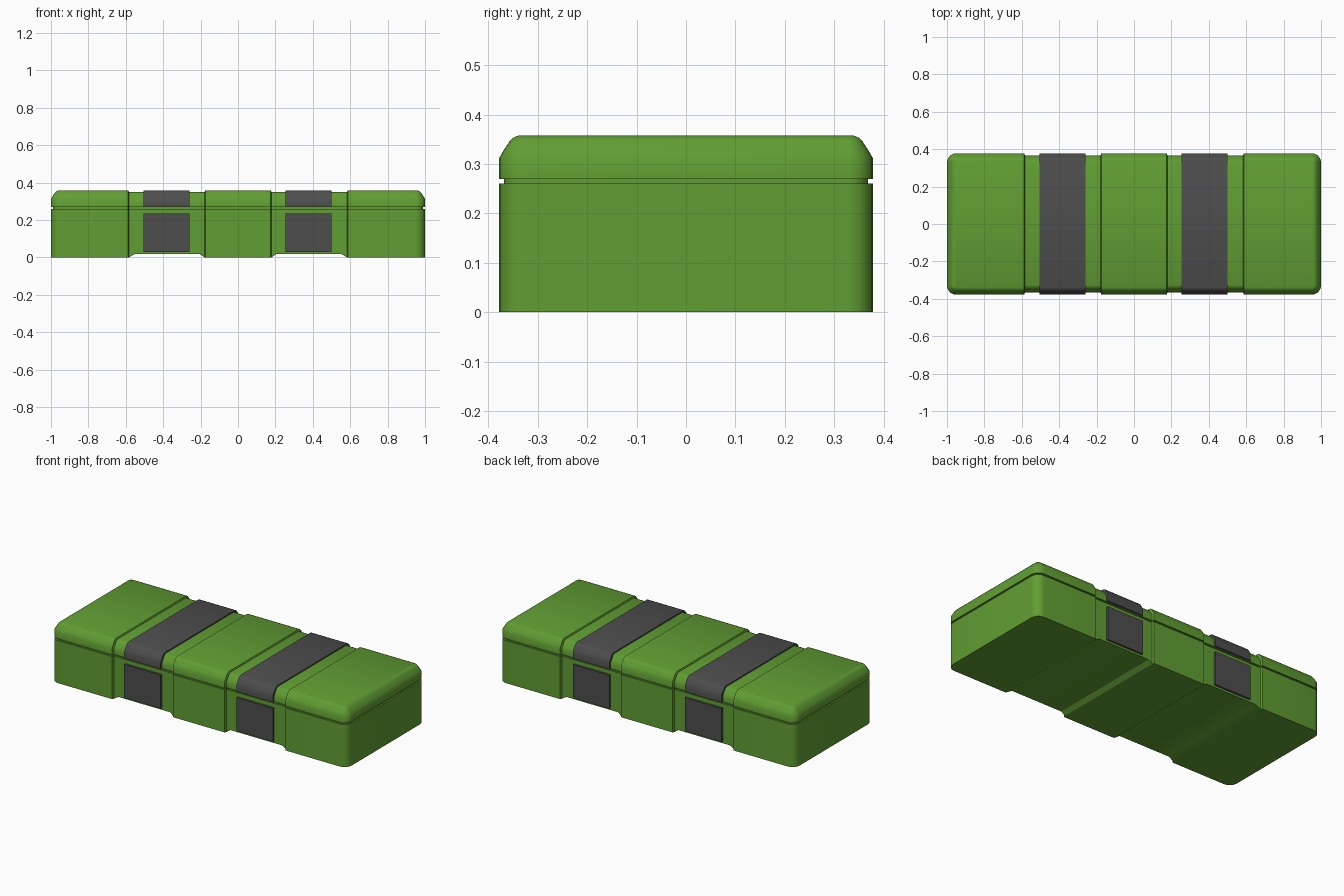
import bpy, bmesh, math

if "Cube" in bpy.data.objects:
    bpy.data.objects.remove(bpy.data.objects["Cube"])

W, R = 0.378, 0.05          # half depth, corner radius
DEPTH, DIP, LIFT = 0.012, 0.008, 0.018   # recess at sides, top, bottom
LID = [(0, 0.27), (0, 0.312), (0.008, 0.326), (0.021, 0.346), (0.028, 0.353), (0.04, 0.358)]


def material(name, color):
    m = bpy.data.materials.new(name)
    m.diffuse_color = (*color, 1)
    m.use_nodes = True
    m.node_tree.nodes["Principled BSDF"].inputs["Base Color"].default_value = m.diffuse_color
    return m


GREEN = material("green_shell", (0.12, 0.34, 0.033))
GREY = material("dark_grey", (0.075, 0.075, 0.075))


def finish(bm, name, mat, angle=32):
    bmesh.ops.recalc_face_normals(bm, faces=bm.faces)
    me = bpy.data.meshes.new(name)
    bm.to_mesh(me)
    bm.free()
    me.materials.append(mat)
    ob = bpy.data.objects.new(name, me)
    bpy.context.collection.objects.link(ob)
    bpy.ops.object.select_all(action='DESELECT')
    ob.select_set(True)
    bpy.context.view_layer.objects.active = ob
    bpy.ops.object.shade_smooth_by_angle(angle=math.radians(angle))
    return ob


# Front half of the plan outline: centre x, angle, recessed, lifted
def corner(cx, a0):
    return [(cx, math.radians(a0 + 15 * i), 0, 0) for i in range(7)]


def recess(x0, x1):
    steps = [(x0, 0, 0), (x0 + 0.004, 1, 0), (x0 + 0.035, 1, 1),
             (x1 - 0.03, 1, 1), (x1 - 0.004, 1, 0), (x1, 0, 0)]
    return [(x, math.radians(270), d, l) for x, d, l in steps]


PLAN = (corner(-1 + R, 180) + recess(-0.587, -0.175)
        + [(-x, a, d, l) for x, a, d, l in reversed(recess(-0.587, -0.175))]
        + corner(1 - R, 270))


# Shell with stacked outline rings; the recesses run right around it
def shell(name, profile):
    bm = bmesh.new()
    rings, n = [], len(PLAN)
    for inset, z in profile:
        front, back = [], []
        for cx, a, d, l in PLAN:
            r = R - inset - DEPTH * d
            x, y = cx + r * math.cos(a), -(W - R) + r * math.sin(a)
            h = z + (LIFT * l if z == 0 else 0) - (DIP * d if z > 0.3 else 0)
            front.append(bm.verts.new((x, y, h)))
            back.append(bm.verts.new((x, -y, h)))
        rings.append(front + back[::-1])
    for lo, hi in zip(rings, rings[1:]):
        for i in range(2 * n):
            j = (i + 1) % (2 * n)
            bm.faces.new((lo[i], lo[j], hi[j], hi[i]))
    for ring in (rings[0], rings[-1]):
        for i in range(n - 1):
            bm.faces.new((ring[i], ring[i + 1], ring[-2 - i], ring[-1 - i]))
    return finish(bm, name, GREEN)


shell("case_body", [(0, 0), (0, 0.26)])
shell("seam_core", [(0.01, 0.255), (0.01, 0.275)])
shell("case_lid", LID)


# Lid strap: arch following the lid profile
def strap(name, x0, x1):
    outer = [(-W + i, z) for i, z in LID]
    outer += [(-y, z) for y, z in reversed(outer)]
    inner = [(y * 0.945, z - (0.02 if z > 0.28 else 0)) for y, z in outer]
    bm = bmesh.new()
    loops = [[bm.verts.new((x, y, z)) for y, z in line]
             for x, line in ((x0, outer), (x1, outer), (x1, inner), (x0, inner))]
    for a, b in zip(loops, loops[1:] + loops[:1]):
        for i in range(len(outer) - 1):
            bm.faces.new((a[i], a[i + 1], b[i + 1], b[i]))
    for k in (0, -1):
        bm.faces.new([loop[k] for loop in loops])
    finish(bm, name, GREY)


# Flat plate on the body wall
def plate(name, x0, x1, side):
    bm = bmesh.new()
    bmesh.ops.create_cube(bm, size=1)
    for v in bm.verts:
        v.co.x = x0 if v.co.x < 0 else x1
        v.co.y = side * (0.369 + 0.018 * v.co.y)
        v.co.z = 0.03 if v.co.z < 0 else 0.235
    finish(bm, name, GREY)


for label, x0, x1 in (("left", -0.505, -0.258), ("right", 0.254, 0.501)):
    strap(label + "_lid_strap", x0, x1)
    plate(label + "_front_plate", x0, x1, -1)
    plate(label + "_back_plate", x0, x1, 1)
